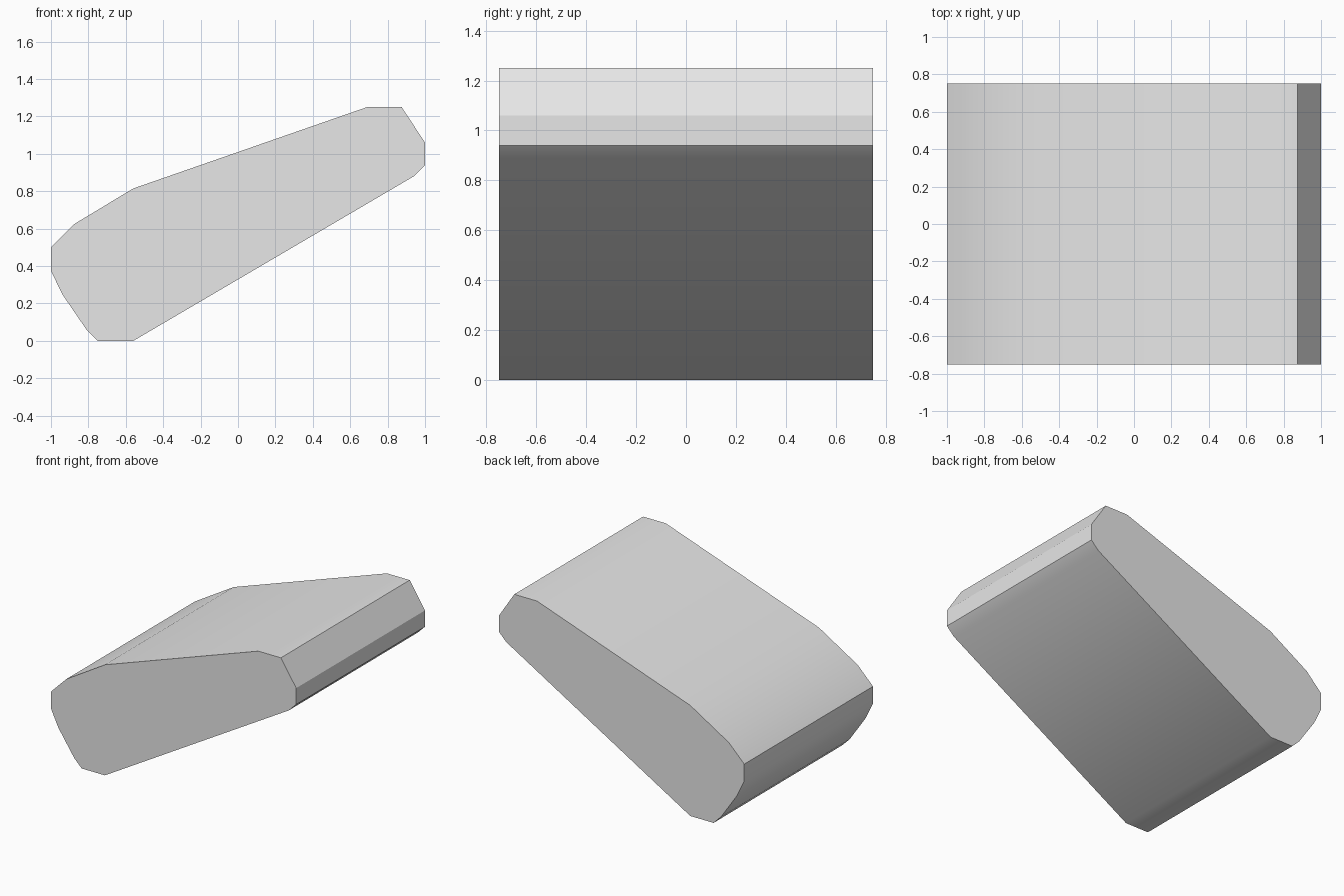
import bpy
import bmesh
import math

cube = bpy.data.objects.get("Cube")
if cube:
    bpy.data.objects.remove(cube, do_unlink=True)

# Plain grey material
grey = bpy.data.materials.new("light_grey")
grey.use_nodes = True
colour = (0.8, 0.8, 0.8, 1)
grey.diffuse_color = colour
grey.node_tree.nodes["Principled BSDF"].inputs["Base Color"].default_value = colour

# Side outline of the slanted block (x, z), counter-clockwise from the foot
OUTLINE = [
    (-0.56, 0), (0.94, 0.88), (1, 0.94), (1, 1.06), (0.875, 1.25),
    (0.69, 1.25), (-0.56, 0.815), (-0.875, 0.625), (-1, 0.5),
    (-1, 0.375), (-0.94, 0.25), (-0.81, 0.06), (-0.75, 0),
]
HALF_WIDTH = 0.75

# Extrude the outline from front to back
bm = bmesh.new()
front = bm.faces.new([bm.verts.new((x, -HALF_WIDTH, z)) for x, z in OUTLINE])
extruded = bmesh.ops.extrude_face_region(bm, geom=[front], use_keep_orig=True)
back_verts = [v for v in extruded["geom"] if isinstance(v, bmesh.types.BMVert)]
bmesh.ops.translate(bm, verts=back_verts, vec=(0, 2 * HALF_WIDTH, 0))
bmesh.ops.recalc_face_normals(bm, faces=bm.faces)
mesh = bpy.data.meshes.new("slanted_block")
bm.to_mesh(mesh)
bm.free()
mesh.materials.append(grey)

block = bpy.data.objects.new("slanted_block", mesh)
bpy.context.collection.objects.link(block)

# Soft shading over the shallow bends, crisp edges elsewhere
bpy.ops.object.select_all(action="DESELECT")
block.select_set(True)
bpy.context.view_layer.objects.active = block
bpy.ops.object.shade_smooth_by_angle(angle=math.radians(32))
